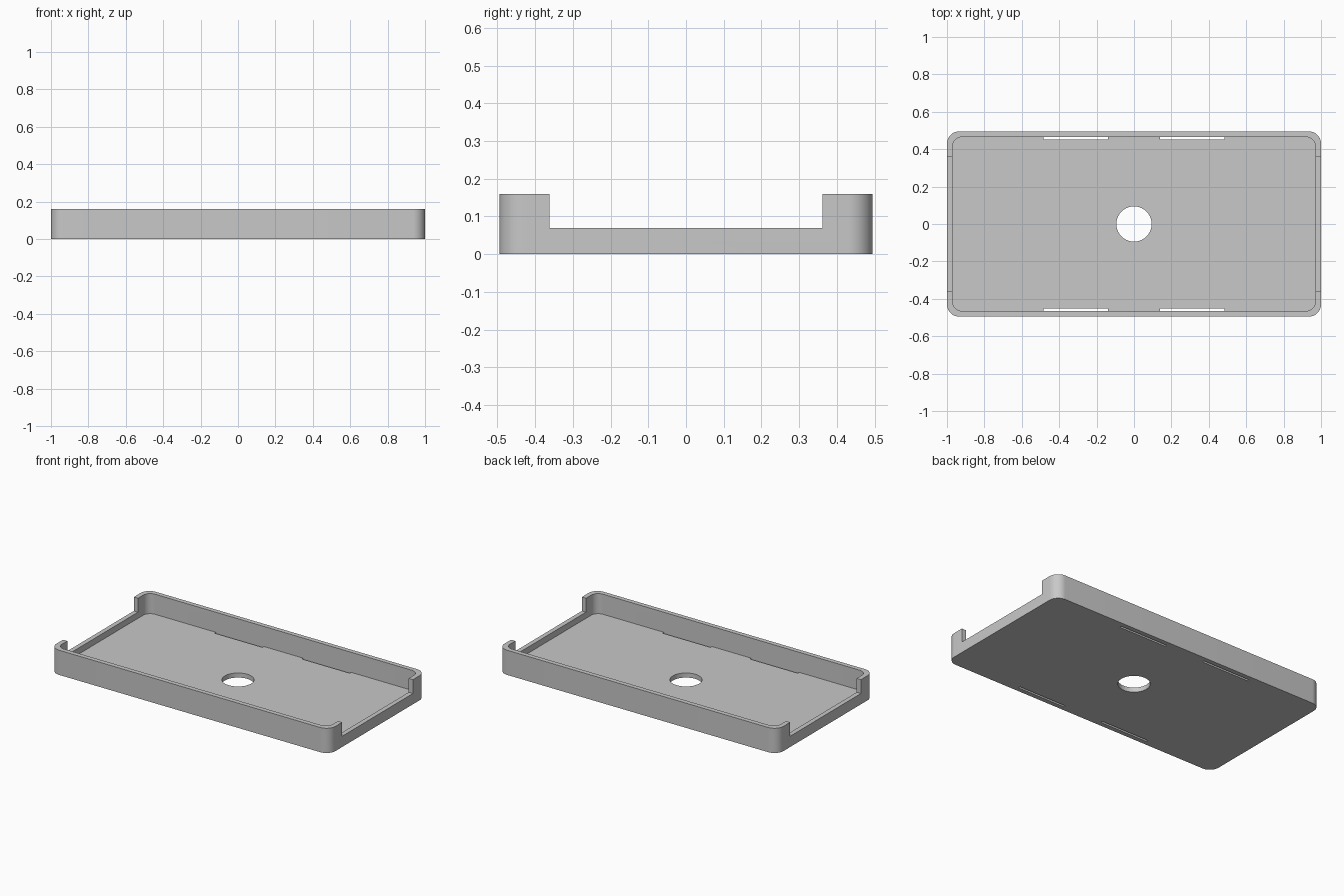
import bpy
import bmesh
import math

if "Cube" in bpy.data.objects:
    bpy.data.objects.remove(bpy.data.objects["Cube"], do_unlink=True)

HALF_X, HALF_Y, HEIGHT = 1.0, 0.495, 0.16
WALL, FLOOR = 0.03, 0.03
LIP_Z, NOTCH_Y = 0.07, 0.362
OVER = 0.1  # how far cutters run past the surface

grey = bpy.data.materials.new("light grey")
grey.use_nodes = True
colour = (0.58, 0.58, 0.58, 1)
grey.diffuse_color = colour
grey.node_tree.nodes["Principled BSDF"].inputs["Base Color"].default_value = colour


def rounded_rect(hx, hy, r, steps=12):
    points = []
    for i, (sx, sy) in enumerate([(1, 1), (-1, 1), (-1, -1), (1, -1)]):
        for k in range(steps + 1):
            a = math.pi / 2 * (i + k / steps)
            points.append((sx * (hx - r) + r * math.cos(a),
                           sy * (hy - r) + r * math.sin(a)))
    return points


def circle(r, steps=64):
    return [(r * math.cos(math.tau * k / steps), r * math.sin(math.tau * k / steps))
            for k in range(steps)]


def box(x0, x1, y0, y1):
    return [(x0, y0), (x1, y0), (x1, y1), (x0, y1)]


def prism(name, outline, z0, z1):
    bm = bmesh.new()
    base = bm.faces.new([bm.verts.new((x, y, z0)) for x, y in outline])
    top = bmesh.ops.extrude_face_region(bm, geom=[base])["geom"]
    bmesh.ops.translate(bm, vec=(0, 0, z1 - z0),
                        verts=[v for v in top if isinstance(v, bmesh.types.BMVert)])
    bmesh.ops.recalc_face_normals(bm, faces=bm.faces)
    mesh = bpy.data.meshes.new(name)
    bm.to_mesh(mesh)
    bm.free()
    mesh.materials.append(grey)
    ob = bpy.data.objects.new(name, mesh)
    bpy.context.collection.objects.link(ob)
    return ob


# Tray body with rounded corners
tray = prism("tray", rounded_rect(HALF_X, HALF_Y, 0.065), 0, HEIGHT)

# Inner cavity, end notches and centre hole
cutters = [
    prism("cavity_cutter", rounded_rect(HALF_X - WALL, HALF_Y - WALL, 0.05),
          FLOOR, HEIGHT + OVER),
    prism("notch_cutter", box(-HALF_X - OVER, HALF_X + OVER, -NOTCH_Y, NOTCH_Y),
          LIP_Z, HEIGHT + OVER),
    prism("hole_cutter", circle(0.094), -OVER, FLOOR + OVER / 2),
]

# Four narrow slots through the floor along the long walls
for sx in (-1, 1):
    for sy in (-1, 1):
        xs = sorted((sx * 0.14, sx * 0.485))
        ys = sorted((sy * 0.451, sy * (HALF_Y - WALL)))
        cutters.append(prism("slot_cutter", box(*xs, *ys), -OVER, FLOOR + OVER / 2))

bpy.context.view_layer.objects.active = tray
for cutter in cutters:
    mod = tray.modifiers.new(cutter.name, 'BOOLEAN')
    mod.operation = 'DIFFERENCE'
    mod.solver = 'EXACT'
    mod.object = cutter
    bpy.ops.object.modifier_apply(modifier=mod.name)
    bpy.data.objects.remove(cutter, do_unlink=True)

# Smooth corners, sharp edges
bpy.ops.object.select_all(action='DESELECT')
tray.select_set(True)
bpy.ops.object.shade_smooth_by_angle(angle=math.radians(30))
